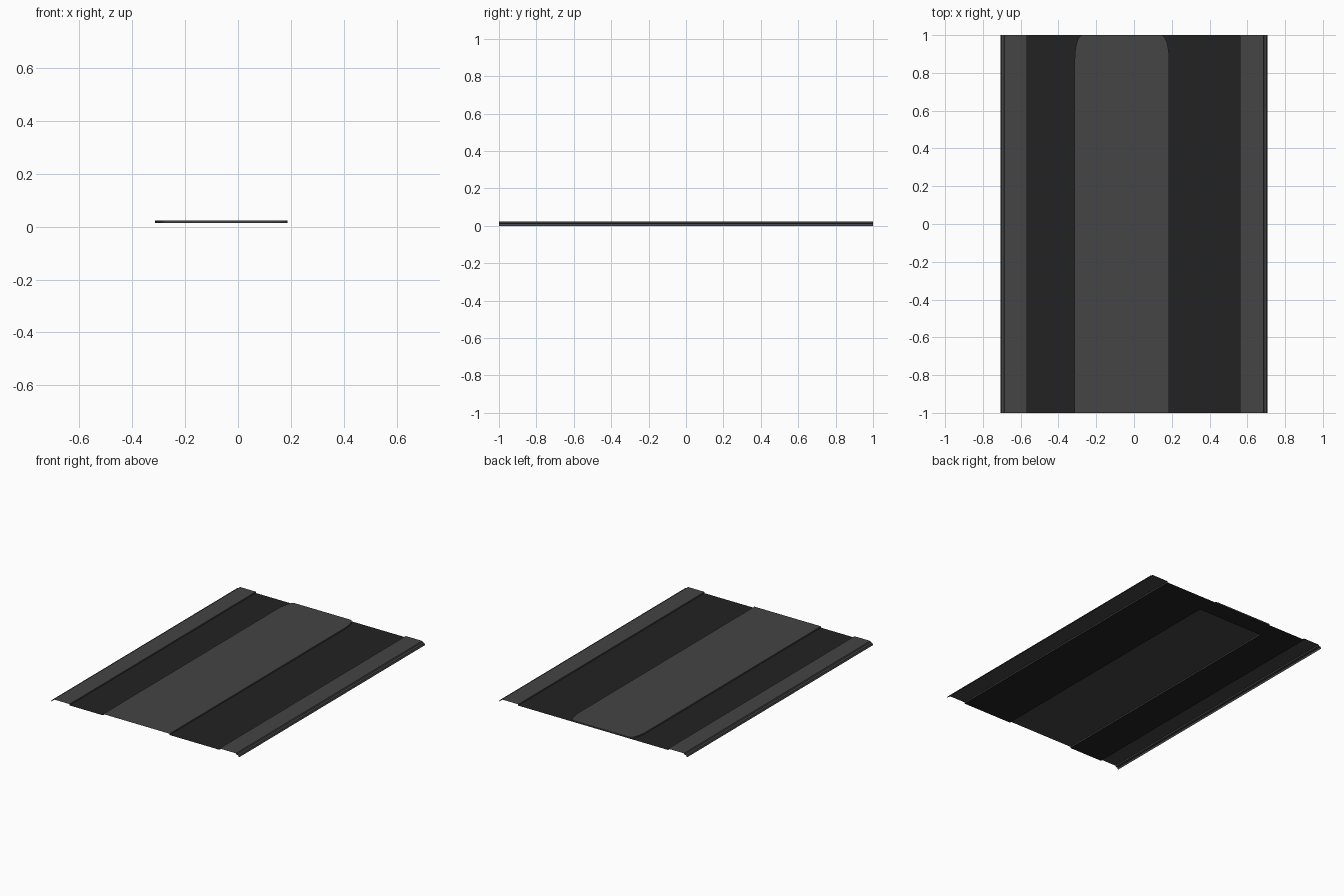
import bpy, bmesh, math

if "Cube" in bpy.data.objects:
    bpy.data.objects.remove(bpy.data.objects["Cube"])

ROAD_Z, TOP_Z = 0.013, 0.022
ML, MR = -0.314, 0.186          # median sides
ROUND_Y = 0.87                  # where the median end starts to round


def material(name, value):
    m = bpy.data.materials.new(name)
    m.diffuse_color = (value, value, value, 1)
    m.use_nodes = True
    m.node_tree.nodes["Principled BSDF"].inputs["Base Color"].default_value = m.diffuse_color
    return m


concrete = material("grey concrete", 0.058)
asphalt = material("dark asphalt", 0.016)


def make_object(name, bm, mat):
    mesh = bpy.data.meshes.new(name)
    bm.to_mesh(mesh)
    bm.free()
    mesh.materials.append(mat)
    ob = bpy.data.objects.new(name, mesh)
    bpy.context.collection.objects.link(ob)
    return ob


def sweep(name, profile, mat):
    """Open sheet: an x,z profile (left to right) swept along y."""
    bm = bmesh.new()
    rows = [[bm.verts.new((x, y, z)) for x, z in profile] for y in (-1, 1)]
    for i in range(len(profile) - 1):
        bm.faces.new((rows[0][i], rows[0][i + 1], rows[1][i + 1], rows[1][i]))
    return make_object(name, bm, mat)


# sidewalks: inner kerb, flat top, stepped outer edge
outer = [(0.685, TOP_Z), (0.689, 0.014), (0.702, 0.012), (0.707, 0.0)]
sweep("right_sidewalk", [(0.561, ROAD_Z), (0.561, TOP_Z)] + outer, concrete)
sweep("left_sidewalk", [(-x, z) for x, z in reversed(outer)]
      + [(-0.566, TOP_Z), (-0.566, ROAD_Z)], concrete)

# road lanes, and the piece of road below the rounded median end
bm = bmesh.new()
for x0, x1, y0 in ((-0.566, ML, -1), (MR, 0.561, -1), (ML, MR, ROUND_Y)):
    bm.faces.new([bm.verts.new((x, y, ROAD_Z)) for x, y in
                  ((x0, y0), (x1, y0), (x1, 1), (x0, 1))])
make_object("road", bm, asphalt)

# median: top outline with rounded back corners, open at the front
steps = 6
arc = [(0.04 * (1 - math.cos(a)), ROUND_Y + (1 - ROUND_Y) * math.sin(a))
       for a in (math.pi / 2 * i / steps for i in range(steps + 1))]
outline = [(MR, -1)] + [(MR - dx, y) for dx, y in arc]
outline += [(ML + dx, y) for dx, y in reversed(arc)] + [(ML, -1)]
bm = bmesh.new()
top = [bm.verts.new((x, y, TOP_Z)) for x, y in outline]
low = [bm.verts.new((x, y, ROAD_Z)) for x, y in outline]
bm.faces.new(top)
for i in range(len(outline) - 1):
    bm.faces.new((low[i], low[i + 1], top[i + 1], top[i]))
make_object("median", bm, concrete)
